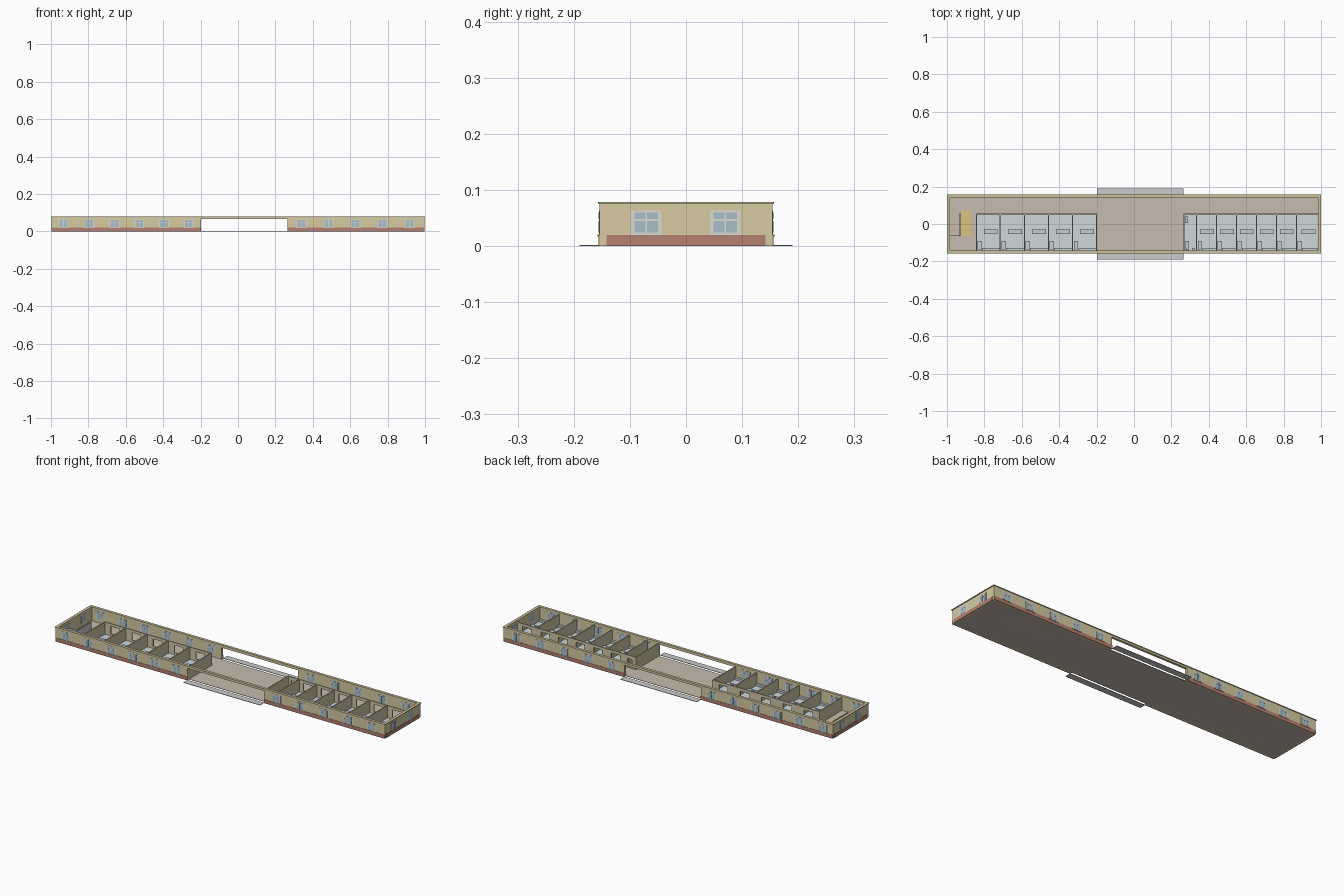
import bpy, bmesh

if "Cube" in bpy.data.objects:
    bpy.data.objects.remove(bpy.data.objects["Cube"])

def mat(name, c):
    m = bpy.data.materials.new(name)
    m.diffuse_color = (*c, 1)
    m.use_nodes = True
    m.node_tree.nodes["Principled BSDF"].inputs["Base Color"].default_value = m.diffuse_color
    return m

TAN = mat("tan_plaster", (0.68, 0.60, 0.37))
TRIM = mat("trim_sand", (0.62, 0.54, 0.33))
RED = mat("red_plinth", (0.47, 0.22, 0.17))
INNER = mat("inner_plaster", (0.62, 0.56, 0.38))
FLOOR = mat("beige_floor", (0.58, 0.50, 0.42))
TILE = mat("pale_blue_floor", (0.62, 0.68, 0.70))
FRAME = mat("window_frame", (0.70, 0.70, 0.62))
GLASS = mat("window_glass", (0.40, 0.51, 0.60))
GREY = mat("concrete", (0.58, 0.58, 0.56))
FURN = mat("pale_furniture", (0.55, 0.61, 0.63))
YELLOW = mat("yellow_mat", (0.70, 0.55, 0.22))

def boxes(name, m, items):
    """One object made from boxes given as (x0, x1, y0, y1, z0, z1)."""
    bm = bmesh.new()
    for x0, x1, y0, y1, z0, z1 in items:
        r = bmesh.ops.create_cube(bm, size=1)
        for v in r["verts"]:
            v.co = ((x0 + x1) / 2 + v.co.x * (x1 - x0),
                    (y0 + y1) / 2 + v.co.y * (y1 - y0),
                    (z0 + z1) / 2 + v.co.z * (z1 - z0))
    me = bpy.data.meshes.new(name)
    bm.to_mesh(me)
    bm.free()
    me.materials.append(m)
    ob = bpy.data.objects.new(name, me)
    bpy.context.collection.objects.link(ob)
    return ob

def flip_y(b):
    return (b[0], b[1], -b[3], -b[2], b[4], b[5])

def flip_x(b):
    return (-b[1], -b[0], b[2], b[3], b[4], b[5])

def both(items, flip):
    return items + [flip(b) for b in items]

X, Y, IY, H = 0.996, 0.154, 0.142, 0.078     # outer shell, inner face, height
GX0, GX1, GH = -0.198, 0.265, 0.065          # open passage
IX = 0.984

# Outer walls with the wide passage left open front and back
boxes("long_walls", TAN, both([(-X, GX0, -Y, -IY, 0, H), (GX1, X, -Y, -IY, 0, H),
                               (GX0, GX1, -Y, -IY, GH, H)], flip_y))
boxes("end_walls", TAN, both([(IX, X, -IY, IY, 0, H)], flip_x))

# Parapet trim and red plinth
boxes("long_parapet_trim", TRIM, both([(-1, 1, -0.157, -IY, 0.0755, 0.079)], flip_y))
boxes("end_parapet_trim", TRIM, both([(IX, 1, -IY, IY, 0.0755, 0.079)], flip_x))
boxes("long_plinth", RED, both([(-X, GX0, -0.1555, -Y, 0, 0.02),
                                (GX1, X, -0.1555, -Y, 0, 0.02)], flip_y))
boxes("end_plinth", RED, both([(X, 0.998, -IY, IY, 0, 0.02)], flip_x))

# Windows: frame, four panes on each wall face, sill
frames, panes, sills = [], [], []
PARTS = [(-0.021, -0.0015, 0.024, 0.045), (0.0015, 0.021, 0.024, 0.045),
         (-0.021, -0.0015, 0.048, 0.060), (0.0015, 0.021, 0.048, 0.060)]
for c in [-0.933, -0.796, -0.661, -0.528, -0.396, -0.263, 0.34, 0.484, 0.628, 0.773, 0.917]:
    frames.append((c - 0.027, c + 0.027, -Y - 0.001, -IY + 0.001, 0.02, 0.064))
    sills.append((c - 0.029, c + 0.029, -0.158, -Y, 0.0175, 0.0205))
    panes += [(c + a, c + b, -Y - 0.0015, -IY + 0.0015, d, e) for a, b, d, e in PARTS]
boxes("long_wall_window_frames", FRAME, both(frames, flip_y))
boxes("long_wall_window_sills", TRIM, both(sills, flip_y))
boxes("long_wall_window_panes", GLASS, both(panes, flip_y))
frames, panes = [], []
for c in (-0.071, 0.07):
    frames.append((IX - 0.001, X + 0.001, c - 0.027, c + 0.027, 0.02, 0.064))
    panes += [(IX - 0.0015, X + 0.0015, c + a, c + b, d, e) for a, b, d, e in PARTS]
boxes("end_window_frames", FRAME, both(frames, flip_x))
boxes("end_window_panes", GLASS, both(panes, flip_x))

# Floor and the two entrance aprons
boxes("main_floor", FLOOR, [(-IX, IX, -IY, IY, 0, 0.002)])
boxes("entrance_aprons", GREY, both([(GX0, GX1, -0.19, -0.155, 0, 0.0025)], flip_y))

# Rooms along the front, with a corridor wall behind them
left = [-0.842, -0.715, -0.586, -0.457, -0.328, -0.2]
right = [0.267, 0.335, 0.441, 0.548, 0.654, 0.761, 0.868, IX]
WY, T, WH = 0.055, 0.003, 0.070
walls, tiles, desks, keys, cabinets, benches = [], [], [], [], [], []
for group in (left, right):
    for x in group:
        if x < IX:
            walls.append((x - T, x + T, -IY, WY, 0, WH))
    for a, b in zip(group, group[1:]):
        small = b - a < 0.08
        c, w = (a + b) / 2, 0.014 if small else 0.026
        y0, y1 = WY - 0.006, WY
        z0, z1 = (0.03, 0.05) if small else (0.014, 0.055)
        walls += [(a, c - w, y0, y1, 0, WH), (c + w, b, y0, y1, 0, WH),
                  (c - w, c + w, y0, y1, 0, z0), (c - w, c + w, y0, y1, z1, WH)]
        tiles.append((a + T, b - T, -IY, y0, 0.002, 0.003))
        cabinets.append((a + 0.006, a + 0.027, -0.135, -0.092, 0.003, 0.03))
        if small:
            cabinets.append((a + 0.005, a + 0.022, 0.005, 0.04, 0.003, 0.022))
            benches += [(a + 0.012, a + 0.024, IY * -1, -0.128, 0.003, 0.018),
                        (b - 0.024, b - 0.012, IY * -1, -0.128, 0.003, 0.018)]
            continue
        desks += [(b - 0.088, b - 0.014, -0.053, -0.03, 0.020, 0.0225),
                  (b - 0.086, b - 0.083, -0.052, -0.031, 0.003, 0.020),
                  (b - 0.019, b - 0.016, -0.052, -0.031, 0.003, 0.020)]
        keys.append((b - 0.06, b - 0.042, -0.046, -0.037, 0.0225, 0.026))
        benches.append((a + 0.03, b - T, -IY, -0.129, 0.003, 0.014))
boxes("room_partitions", INNER, walls)
boxes("room_floors", TILE, tiles)
boxes("desks", FURN, desks)
boxes("desk_tops_items", GREY, keys)
boxes("cabinets", FURN, cabinets)
boxes("benches", FURN, benches)

# Reception corner: screen and yellow floor mat
boxes("reception_screen", GREY, [(-0.932, -0.928, -0.065, 0.06, 0.002, 0.042),
                                 (-IX, -0.932, -0.065, -0.061, 0.002, 0.042)])
boxes("reception_mat", YELLOW, [(-0.926, -0.872, -0.065, 0.075, 0.002, 0.004)])
